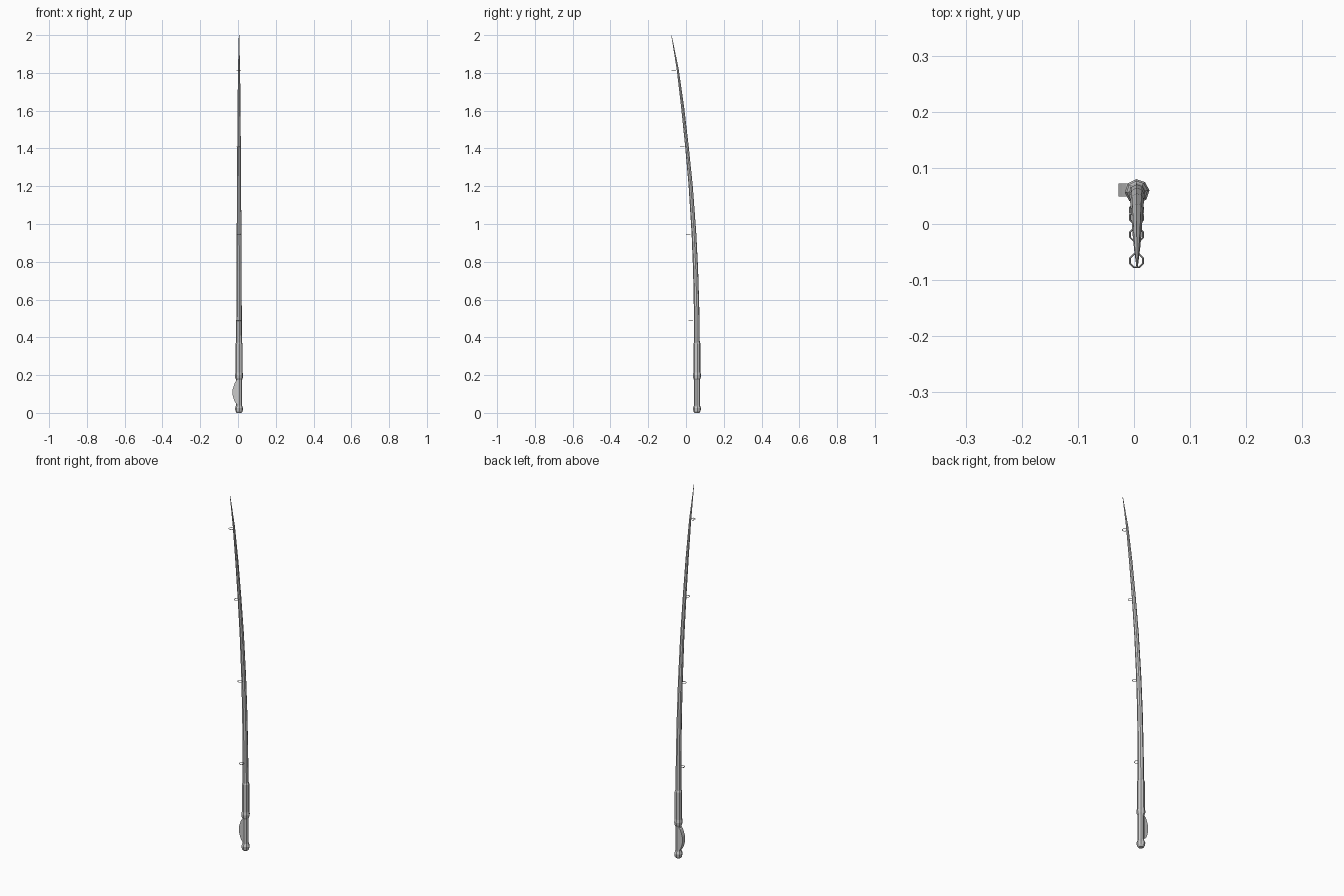
import bpy, bmesh, math

if "Cube" in bpy.data.objects:
    bpy.data.objects.remove(bpy.data.objects["Cube"])

SIDES = 8
CX, CY = 0.0055, 0.058      # rod axis at the handle
TURN = math.radians(5)


def finish(name, bm):
    bmesh.ops.recalc_face_normals(bm, faces=bm.faces)
    mesh = bpy.data.meshes.new(name)
    bm.to_mesh(mesh)
    bm.free()
    obj = bpy.data.objects.new(name, mesh)
    bpy.context.collection.objects.link(obj)
    return obj


def loft(name, stations):
    """Skin eight-sided sections given as (z, y, radius)."""
    bm = bmesh.new()
    rings = []
    for z, y, r in stations:
        rings.append([bm.verts.new((CX + r * math.cos(TURN + math.tau * i / SIDES),
                                    y + r * math.sin(TURN + math.tau * i / SIDES), z))
                      for i in range(SIDES)])
    for a, b in zip(rings, rings[1:]):
        for i in range(SIDES):
            j = (i + 1) % SIDES
            bm.faces.new((a[i], a[j], b[j], b[i]))
    bm.faces.new(rings[0])
    bm.faces.new(rings[-1])
    return finish(name, bm)


# Handle: butt knob, straight shaft, collar and foregrip
handle = [(0, .012), (.008, .019), (.025, .0215), (.04, .016), (.175, .016),
          (.185, .020), (.2, .022), (.215, .019), (.365, .019), (.375, .015)]
loft("handle", [(z, CY, r) for z, r in handle])

# Tapered, curved rod blank
loft("rod_blank", [(.37, .0575, .0155), (.55, .056, .0145), (.75, .051, .0135),
                   (.95, .042, .0125), (1.2, .025, .011), (1.41, .005, .0095),
                   (1.62, -.018, .008), (1.82, -.044, .0055), (2.0, -.077, .0012)])

# Line guide rings along the front of the rod
for n, (z, y) in enumerate([(.488, .025), (.946, .012), (1.408, -.019), (1.815, -.0655)]):
    bpy.ops.mesh.primitive_torus_add(major_segments=8, minor_segments=4,
                                     major_radius=.0125, minor_radius=.0016,
                                     location=(CX - .001, y, z),
                                     rotation=(0, 0, math.radians(22.5)))
    bpy.context.object.name = f"line_guide_{n + 1}"

# Faceted reel plate on the left side of the handle
profile = [(-.005, .175), (-.014, .165), (-.021, .148), (-.028, .127), (-.028, .092),
           (-.021, .068), (-.014, .053), (-.005, .045)]
bm = bmesh.new()
face = bm.faces.new([bm.verts.new((x, .049, z)) for x, z in profile])
ext = bmesh.ops.extrude_face_region(bm, geom=[face], use_keep_orig=True)
bmesh.ops.translate(bm, vec=(0, .023, 0),
                    verts=[v for v in ext["geom"] if isinstance(v, bmesh.types.BMVert)])
finish("reel_plate", bm)
